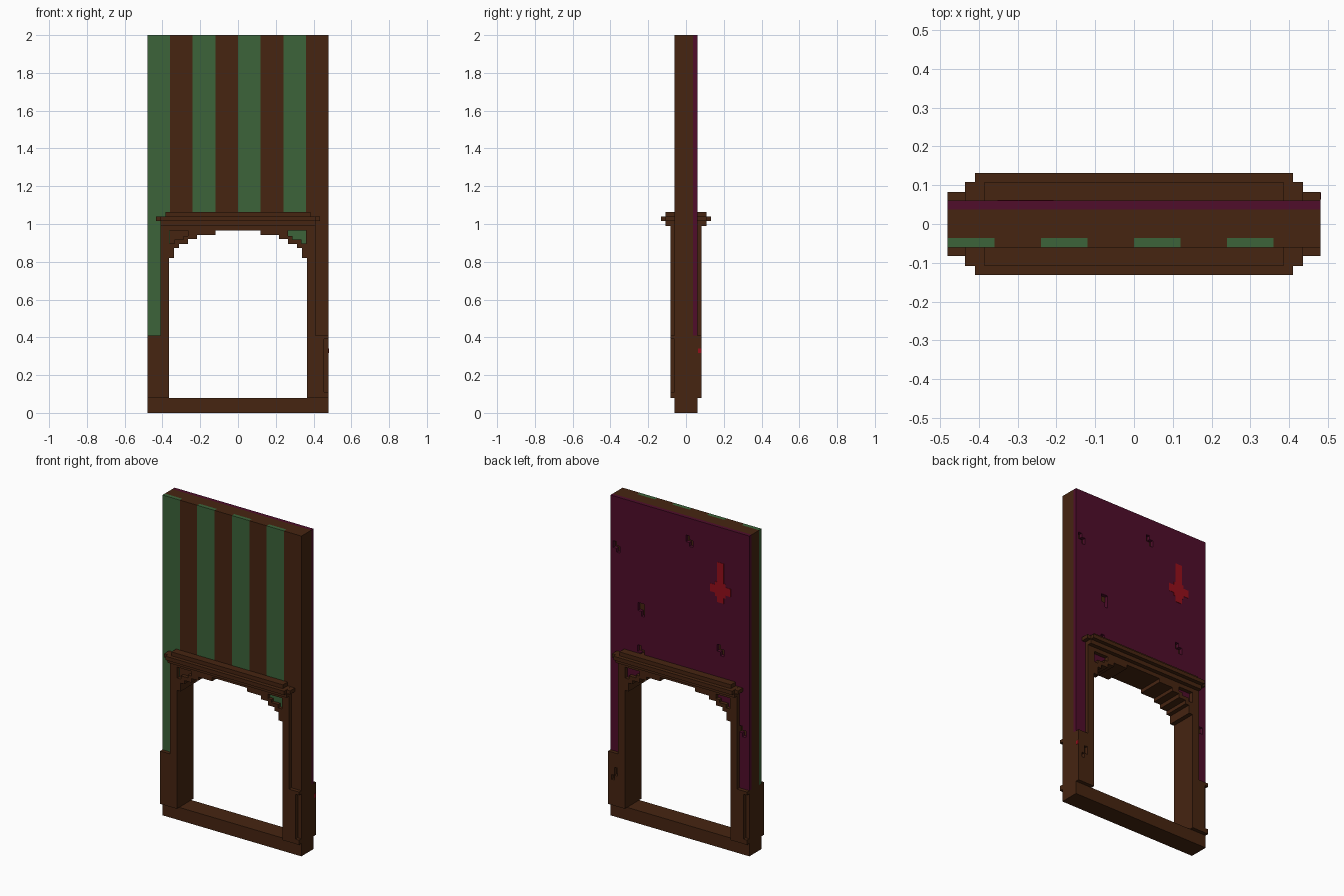
import bpy, bmesh

cube = bpy.data.objects.get("Cube")
if cube:
    bpy.data.objects.remove(cube, do_unlink=True)


def material(name, rgb):
    m = bpy.data.materials.new(name)
    m.use_nodes = True
    m.diffuse_color = (*rgb, 1)
    m.node_tree.nodes["Principled BSDF"].inputs["Base Color"].default_value = (*rgb, 1)
    return m


BROWN = material("dark brown wood", (0.061, 0.018, 0.0055))
GREEN = material("green stripe", (0.045, 0.127, 0.042))
PURPLE = material("purple plaster", (0.080, 0.0040, 0.024))
RED = material("red paint", (0.305, 0.0044, 0.0103))


def slab(name, mat, y0, y1, solids, holes=()):
    """Upright slab from y0 to y1: union of (x0, x1, z0, z1) rectangles minus holes."""
    rects = list(solids) + list(holes)
    xs = sorted({round(v, 4) for r in rects for v in r[:2]})
    zs = sorted({round(v, 4) for r in rects for v in r[2:]})

    def inside(rs, x, z):
        return any(a < x < b and c < z < d for a, b, c, d in rs)

    cells = set()
    for i in range(len(xs) - 1):
        for k in range(len(zs) - 1):
            x, z = (xs[i] + xs[i + 1]) / 2, (zs[k] + zs[k + 1]) / 2
            if inside(solids, x, z) and not inside(holes, x, z):
                cells.add((i, k))
    bm = bmesh.new()
    verts = {}

    def v(i, j, k):
        if (i, j, k) not in verts:
            verts[i, j, k] = bm.verts.new((xs[i], (y0, y1)[j], zs[k]))
        return verts[i, j, k]

    for i, k in cells:
        ring = [(i, k), (i + 1, k), (i + 1, k + 1), (i, k + 1)]
        bm.faces.new([v(a, 0, b) for a, b in ring])
        bm.faces.new([v(a, 1, b) for a, b in reversed(ring)])
        # Side walls only where the neighbouring cell is empty
        for n, step in enumerate([(0, -1), (1, 0), (0, 1), (-1, 0)]):
            if (i + step[0], k + step[1]) not in cells:
                (a, b), (c, d) = ring[n], ring[(n + 1) % 4]
                bm.faces.new([v(c, 0, d), v(a, 0, b), v(a, 1, b), v(c, 1, d)])
    bmesh.ops.recalc_face_normals(bm, faces=bm.faces)
    bmesh.ops.dissolve_limit(bm, angle_limit=0.01, verts=bm.verts, edges=bm.edges)
    bmesh.ops.triangulate(bm, faces=[f for f in bm.faces if len(f.verts) > 4])
    me = bpy.data.meshes.new(name)
    bm.to_mesh(me)
    bm.free()
    me.materials.append(mat)
    ob = bpy.data.objects.new(name, me)
    bpy.context.collection.objects.link(ob)
    return ob


def mirrored(rects):
    return list(rects) + [(-b, -a, c, d) for a, b, c, d in rects]


# Main measures
W, TOP, BASE, FRONT, CASE = 0.48, 2.0, 0.41, 0.06, 0.083
CORE0, CORE1 = -0.036, 0.038

# Stepped archway opening, and a wider cut that hides inside the lining
half_widths = [(0.365, 0.08, 0.82), (0.338, 0.82, 0.872), (0.312, 0.872, 0.895),
               (0.264, 0.895, 0.92), (0.216, 0.92, 0.942), (0.12, 0.942, 0.965)]
opening = [(-w, w, a, b) for w, a, b in half_widths]
wide_cut = [(-w - 0.012, w + 0.012, a - 0.01 * (a > 0.1), b + 0.012) for w, a, b in half_widths]

# Base of the wall and sill
slab("wall_base", BROWN, -FRONT, FRONT, [(-W, W, 0, BASE)], wide_cut)
# Upper wall core
slab("wall_core", BROWN, CORE0, CORE1, [(-W, W, BASE, TOP)], wide_cut)

# Alternating front boards
for name, mat, start in (("green_boards", GREEN, -W), ("brown_boards", BROWN, -W + 0.12)):
    boards = [(start + 0.24 * n, start + 0.24 * n + 0.12, BASE, TOP) for n in range(4)]
    slab(name, mat, -FRONT, CORE0, boards, wide_cut)

# Back plaster with small chipped holes
chips = []
for x, z in [(0.437, 1.69), (-0.065, 1.86), (0.27, 1.085), (-0.28, 1.235), (-0.432, 0.77)]:
    chips += [(x, x + 0.024, z - 0.012, z + 0.03), (x - 0.024, x, z - 0.036, z + 0.006)]
chips += [(0.245, 0.29, 1.33, 1.38), (0.245, 0.266, 1.30, 1.33)]
slab("back_plaster", PURPLE, CORE1, FRONT, [(-W, W, BASE, TOP)], wide_cut + chips)

# Painted mark on the back
slab("painted_mark", RED, FRONT - 0.002, FRONT + 0.002,
     [(-0.304, -0.256, 1.53, 1.78), (-0.352, -0.208, 1.585, 1.635),
      (-0.316, -0.244, 1.565, 1.655)])

# Door casing lining the whole opening, with pierced corner brackets
spandrels = mirrored([(0.264, 0.362, 0.936, 0.965), (0.288, 0.362, 0.918, 0.936),
                      (0.336, 0.362, 0.897, 0.918)])
slab("door_casing", BROWN, -CASE, CASE, [(-0.41, 0.41, 0.08, 0.992)], opening + spandrels)

# Lower side panels: one end of each face has a recess at the outer edge
plates = mirrored([(0.41, W, 0.08, BASE)])
recess = (0.455, W, 0.11, 0.39)
slab("front_lower_panels", BROWN, -CASE, -FRONT, plates, [recess])
slab("back_lower_panels", BROWN, FRONT, CASE, plates,
     [(-W, -0.455, 0.11, 0.39), (0.415, 0.437, 0.27, 0.32), (0.437, 0.455, 0.24, 0.27)])
slab("red_spot", RED, 0.063, 0.081, [(W - 0.012, W + 0.002, 0.318, 0.342)])

# Stepped cornice above the door
for name, x, y, z0, z1 in [("cornice_bottom", 0.41, 0.108, 0.99, 1.016),
                           ("cornice_middle", 0.41, 0.132, 1.016, 1.04),
                           ("cornice_ends", 0.435, 0.108, 1.0165, 1.0395),
                           ("cornice_top", 0.385, 0.108, 1.04, 1.064)]:
    slab(name, BROWN, -y, y, [(-x, x, z0, z1)])
